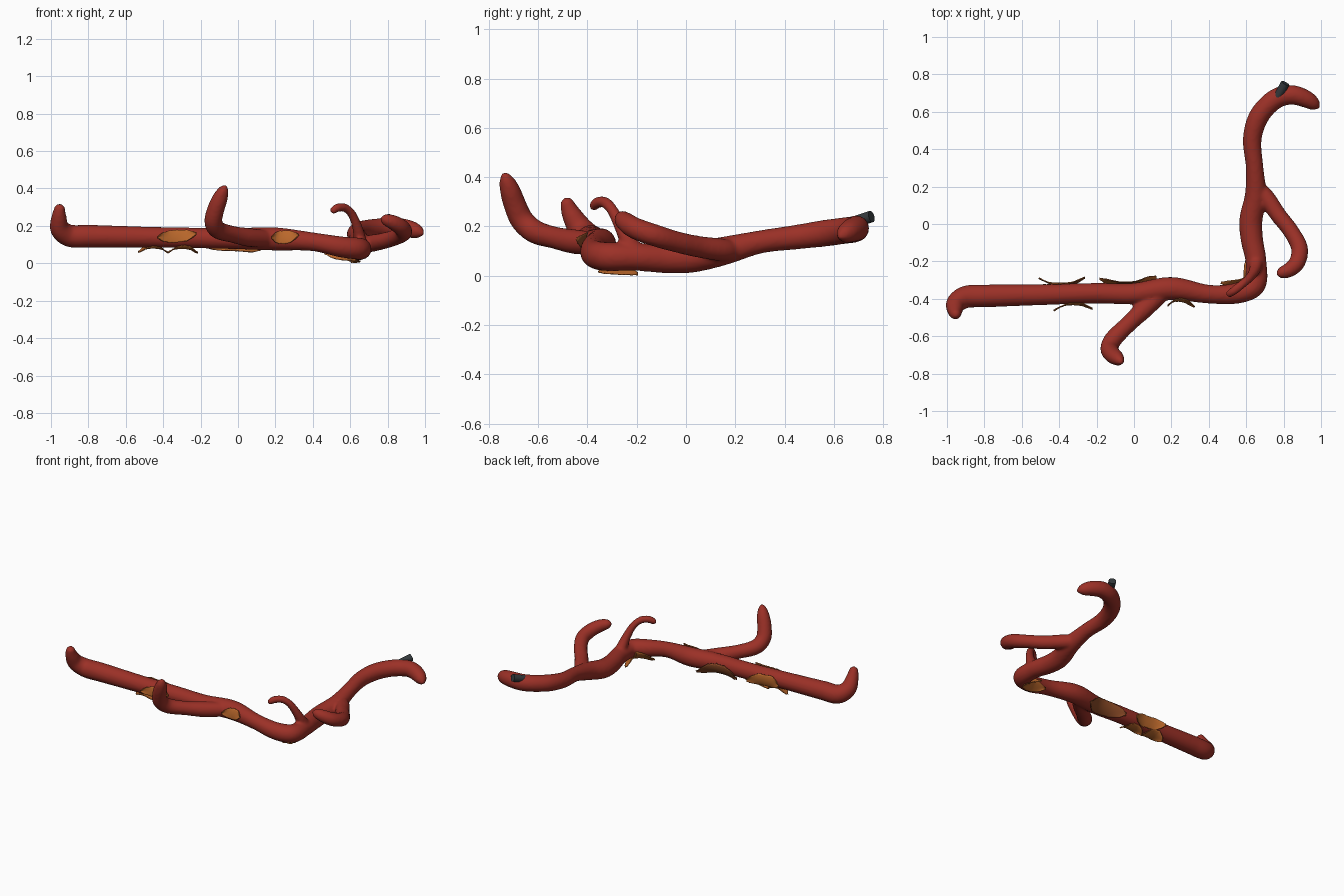
import bpy, bmesh, math, random
from mathutils import Vector

if "Cube" in bpy.data.objects:
    bpy.data.objects.remove(bpy.data.objects["Cube"])

random.seed(4)


def material(name, rgb):
    m = bpy.data.materials.new(name)
    m.diffuse_color = (*rgb, 1)
    m.use_nodes = True
    m.node_tree.nodes["Principled BSDF"].inputs["Base Color"].default_value = m.diffuse_color
    return m


RED = material("red_bark", (0.33, 0.030, 0.020))
ORANGE = material("orange_inner_bark", (0.50, 0.14, 0.025))
BROWN = material("brown_bark", (0.26, 0.07, 0.02))
GREY = material("dark_grey", (0.035, 0.042, 0.046))

# control points: x, y, z, radius
TRUNK = [(-.953, -.488, .305, .026), (-.957, -.465, .25, .040), (-.952, -.425, .185, .053),
         (-.90, -.39, .147, .060), (-.80, -.385, .145, .061), (-.50, -.378, .140, .056),
         (-.20, -.370, .135, .055), (0, -.372, .132, .057), (.20, -.345, .130, .062),
         (.40, -.375, .115, .050), (.55, -.370, .088, .056), (.645, -.325, .078, .059),
         (.652, -.20, .076, .056), (.63, -.08, .070, .060), (.625, .02, .074, .062),
         (.65, .15, .100, .058), (.645, .30, .137, .047), (.632, .45, .157, .050),
         (.66, .56, .172, .054), (.715, .635, .182, .054), (.78, .68, .188, .054),
         (.85, .69, .192, .052), (.92, .668, .182, .047), (.965, .64, .168, .035),
         (.988, .622, .158, .012)]
FORK = [(.645, .20, .105, .040), (.70, .15, .105, .046), (.77, .05, .118, .044),
        (.84, -.04, .138, .043), (.885, -.13, .165, .045), (.872, -.205, .192, .044),
        (.83, -.245, .218, .040), (.785, -.262, .235, .030), (.768, -.267, .241, .015)]
FRONT = [(.17, -.35, .13, .045), (.06, -.45, .138, .050), (-.03, -.535, .155, .045),
         (-.11, -.615, .180, .048), (-.132, -.665, .225, .048), (-.118, -.695, .29, .046),
         (-.095, -.715, .35, .041), (-.077, -.73, .393, .028), (-.067, -.738, .415, .012)]
TWIG = [(.655, -.20, .09, .040), (.648, -.24, .15, .032), (.632, -.27, .21, .026),
        (.605, -.30, .268, .023), (.568, -.33, .298, .023), (.53, -.36, .296, .023),
        (.503, -.378, .278, .019)]


def sample(pts, u):
    """Catmull-Rom point and radius at control index u."""
    i = max(0, min(int(u), len(pts) - 2))
    t = u - i
    a, b, c, d = [Vector(pts[max(0, min(k, len(pts) - 1))]) for k in range(i - 1, i + 3)]
    # Hermite slopes scaled to uneven spacing
    l0, l1, l2 = [max((q - p).length, 1e-4) for p, q in ((a, b), (b, c), (c, d))]
    m0 = (c - a) * (l1 / (l0 + l1)) if i > 0 else c - b
    m1 = (d - b) * (l1 / (l1 + l2)) if i < len(pts) - 2 else c - b
    v = ((2*t**3 - 3*t*t + 1) * b + (t**3 - 2*t*t + t) * m0
         + (3*t*t - 2*t**3) * c + (t**3 - t*t) * m1)
    return v.to_3d(), max(v[3], 0.008)


def tangent(pts, u):
    e = 0.03
    p = sample(pts, max(0, u - e))[0]
    q = sample(pts, min(len(pts) - 1, u + e))[0]
    return (q - p).normalized()


def tube(bm, pts, steps=8, sides=20):
    n = (len(pts) - 1) * steps
    rings, side = [], None
    for k in range(n + 1):
        u = k / steps
        p, r = sample(pts, u)
        t = tangent(pts, u)
        if side is None:
            side = t.orthogonal()
        side = (side - t * side.dot(t)).normalized()
        up = t.cross(side)
        rings.append([bm.verts.new(p + r * (side * math.cos(a) + up * math.sin(a)))
                      for a in (2 * math.pi * j / sides for j in range(sides))])
    for A, B in zip(rings, rings[1:]):
        for j in range(sides):
            bm.faces.new((A[j], A[(j + 1) % sides], B[(j + 1) % sides], B[j]))
    # rounded caps
    for ring, u, s in ((rings[0], 0, -1), (rings[-1], len(pts) - 1, 1)):
        p, r = sample(pts, u)
        tip = bm.verts.new(p + tangent(pts, u) * s * r * 0.6)
        for j in range(sides):
            bm.faces.new((ring[j], ring[(j + 1) % sides], tip))
    bmesh.ops.recalc_face_normals(bm, faces=bm.faces)


def finish(name, bm, mats):
    me = bpy.data.meshes.new(name)
    bm.to_mesh(me)
    bm.free()
    for m in mats:
        me.materials.append(m)
    for f in me.polygons:
        f.use_smooth = True
    ob = bpy.data.objects.new(name, me)
    bpy.context.collection.objects.link(ob)
    return ob


# branch with forks, fused into one smooth skin
bm = bmesh.new()
for path in (TRUNK, FORK, FRONT, TWIG):
    tube(bm, path)
branch = finish("branch", bm, [RED])
rem = branch.modifiers.new("fuse", 'REMESH')
rem.mode = 'VOXEL'
rem.voxel_size = 0.009
rem.use_smooth_shade = True
sm = branch.modifiers.new("soften", 'SMOOTH')
sm.factor = 0.5
sm.iterations = 6


def flake(name, u0, u1, angle, half, lift, mats):
    """Peeling strip of bark hugging the trunk, with curled-out ends."""
    bm = bmesh.new()
    nu, nv, grid = 24, 10, []
    for i in range(nu + 1):
        s = 2 * i / nu - 1
        p, r = sample(TRUNK, u0 + (u1 - u0) * i / nu)
        t = tangent(TRUNK, u0 + (u1 - u0) * i / nu)
        side = t.cross(Vector((0, 0, 1))).normalized()
        up = side.cross(t)
        w = half * max(0.12, (1 - abs(s) ** 2.5)) * random.uniform(0.9, 1.05)
        row = []
        for j in range(nv + 1):
            v = 2 * j / nv - 1
            a = math.radians(angle + w * v + 8 * s)
            rad = r * 1.0 + 0.003 + lift * abs(s) ** 2.5 + 0.006 * v * v
            row.append(bm.verts.new(p + rad * (side * math.cos(a) + up * math.sin(a))))
        grid.append(row)
    for A, B in zip(grid, grid[1:]):
        for j in range(nv):
            bm.faces.new((A[j], A[j + 1], B[j + 1], B[j]))
    bmesh.ops.recalc_face_normals(bm, faces=bm.faces)
    ob = finish(name, bm, mats)
    so = ob.modifiers.new("thickness", 'SOLIDIFY')
    so.thickness = 0.005
    so.offset = 0
    so.material_offset = 1
    so.material_offset_rim = 1


# bark flakes: start, end (trunk control index), angle round the trunk, half width, end lift
flake("bark_flake_back_left", 4.98, 5.80, 188, 42, 0.026, [BROWN, ORANGE])
flake("bark_flake_under_left", 4.90, 5.42, 262, 48, 0.020, [ORANGE, ORANGE])
flake("bark_flake_under_mid", 5.42, 5.95, 275, 45, 0.020, [ORANGE, ORANGE])
flake("bark_flake_front_left", 5.23, 5.92, 8, 32, 0.026, [BROWN, ORANGE])
flake("bark_flake_back_mid", 6.08, 7.65, 212, 52, 0.022, [ORANGE, BROWN])
flake("bark_flake_front_right", 7.87, 8.68, 12, 32, 0.024, [BROWN, ORANGE])
flake("bark_flake_bend", 9.5, 12.1, 225, 45, 0.022, [ORANGE, ORANGE])

# dark stub near the far tip
bpy.ops.mesh.primitive_cylinder_add(vertices=24, radius=0.024, depth=0.09,
                                    location=(.788, .715, .228))
stub = bpy.context.object
stub.name = "cut_stub"
stub.rotation_mode = 'QUATERNION'
stub.rotation_quaternion = Vector((.42, .75, .25)).to_track_quat('Z', 'Y')
stub.data.materials.append(GREY)
bpy.ops.object.shade_smooth_by_angle()
